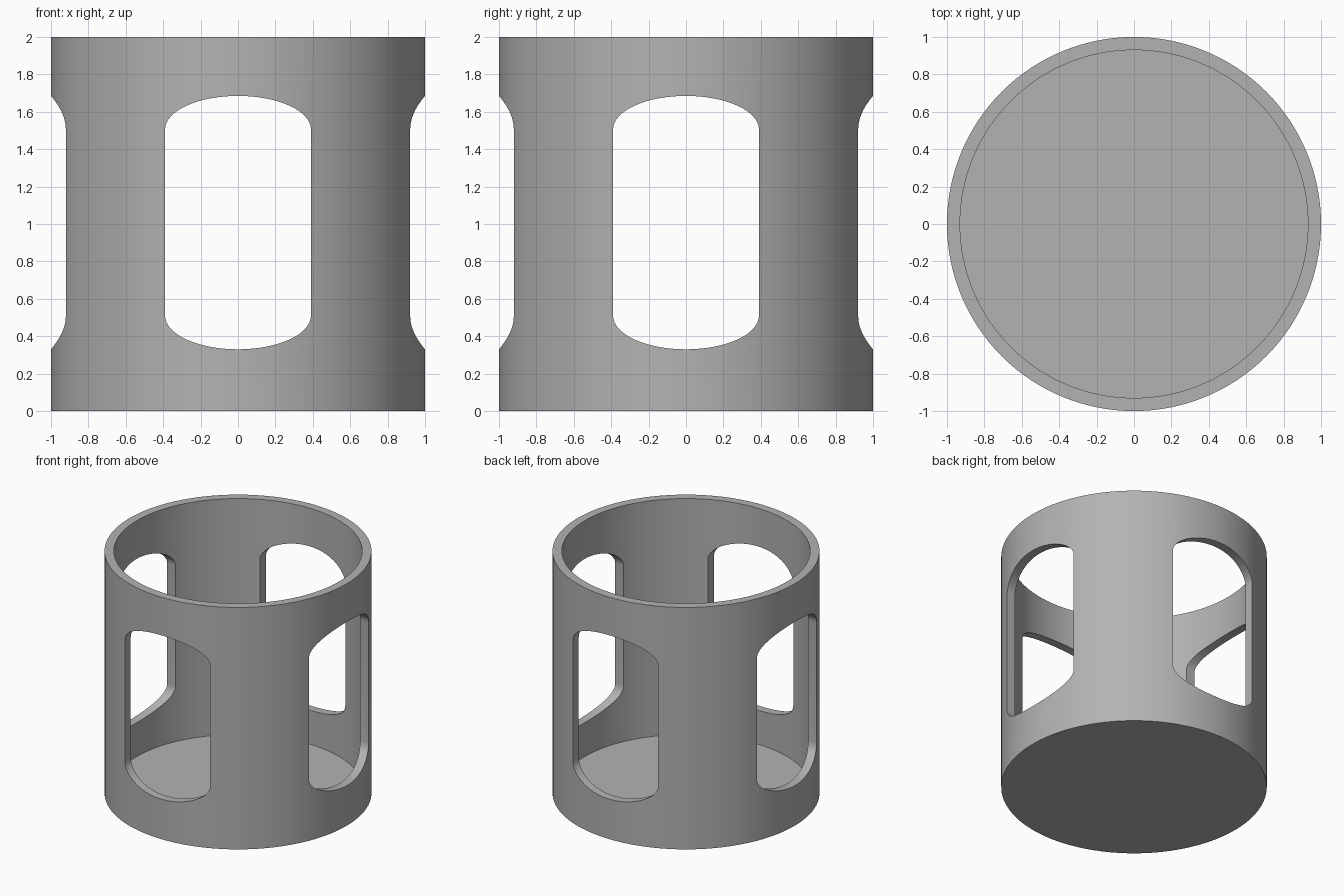
import bpy, bmesh, math
from mathutils import Matrix

if "Cube" in bpy.data.objects:
    bpy.data.objects.remove(bpy.data.objects["Cube"], do_unlink=True)

OUTER, INNER, HEIGHT, FLOOR = 1.0, 0.93, 2.0, 0.05
SEGMENTS = 128

grey = bpy.data.materials.new("plain grey")
grey.use_nodes = True
colour = (0.45, 0.45, 0.45, 1)
grey.diffuse_color = colour
grey.node_tree.nodes["Principled BSDF"].inputs["Base Color"].default_value = colour


def make_object(name, bm):
    bmesh.ops.recalc_face_normals(bm, faces=bm.faces)
    mesh = bpy.data.meshes.new(name)
    bm.to_mesh(mesh)
    bm.free()
    mesh.materials.append(grey)
    obj = bpy.data.objects.new(name, mesh)
    bpy.context.collection.objects.link(obj)
    return obj


# Open-topped cup: a ring profile closed by a base disc and a floor disc
def make_cup():
    bm = bmesh.new()
    rings = []
    for radius, z in ((OUTER, 0), (OUTER, HEIGHT), (INNER, HEIGHT), (INNER, FLOOR)):
        ring = bmesh.ops.create_circle(bm, segments=SEGMENTS, radius=radius,
                                       matrix=Matrix.Translation((0, 0, z)))
        rings.append(ring["verts"])
    for low, high in zip(rings, rings[1:]):
        for i in range(SEGMENTS):
            j = (i + 1) % SEGMENTS
            bm.faces.new((low[i], low[j], high[j], high[i]))
    bm.faces.new(rings[0])
    bm.faces.new(rings[-1])
    return make_object("cup_wall_and_floor", bm)


# Window cutter: straight sides with half-ellipse ends, pushed through both walls
def make_cutter(name, angle, half_width=0.39, bottom=0.33, top=1.685, rise=0.18, steps=32):
    bm = bmesh.new()
    outline = []
    for centre, start in ((top - rise, 0), (bottom + rise, math.pi)):
        for i in range(steps + 1):
            a = start + math.pi * i / steps
            outline.append(bm.verts.new((half_width * math.cos(a), -1.5,
                                         centre + rise * math.sin(a))))
    face = bm.faces.new(outline)
    pushed = bmesh.ops.extrude_face_region(bm, geom=[face], use_keep_orig=True)["geom"]
    bmesh.ops.translate(bm, vec=(0, 3, 0),
                        verts=[v for v in pushed if isinstance(v, bmesh.types.BMVert)])
    bmesh.ops.rotate(bm, verts=bm.verts, matrix=Matrix.Rotation(angle, 3, "Z"))
    cutter = make_object(name, bm)
    cutter.hide_render = True
    return cutter


cup = make_cup()
cutters = [make_cutter("front_back_window_cutter", 0),
           make_cutter("side_window_cutter", math.pi / 2)]
bpy.ops.object.select_all(action="DESELECT")
cup.select_set(True)
bpy.context.view_layer.objects.active = cup
for cutter in cutters:
    cut = cup.modifiers.new("window cut", "BOOLEAN")
    cut.operation = "DIFFERENCE"
    cut.solver = "EXACT"
    cut.object = cutter
    bpy.ops.object.modifier_apply(modifier=cut.name)
    bpy.data.objects.remove(cutter, do_unlink=True)

bpy.ops.object.shade_smooth_by_angle(angle=math.radians(30))
